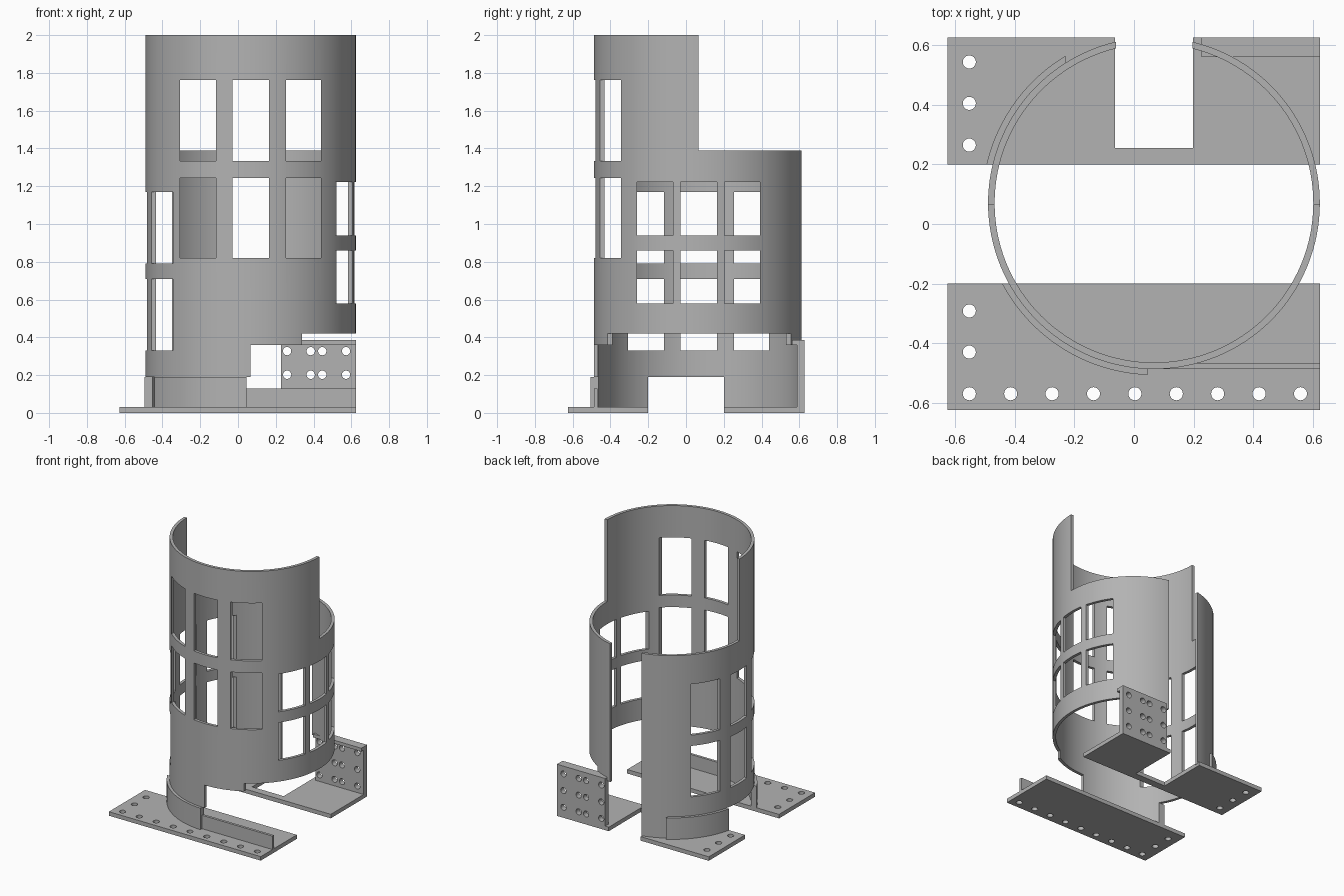
import bpy, bmesh, math
from mathutils import Matrix

if "Cube" in bpy.data.objects:
    bpy.data.objects.remove(bpy.data.objects["Cube"], do_unlink=True)

grey = bpy.data.materials.new("matt_grey")
grey.use_nodes = True
grey.diffuse_color = (0.45, 0.45, 0.45, 1)
grey.node_tree.nodes["Principled BSDF"].inputs["Base Color"].default_value = (0.45, 0.45, 0.45, 1)

CX, CY = 0.067, 0.07          # drum axis
FAR = 0.8                     # beyond every wall


def finish(name, bm):
    bmesh.ops.recalc_face_normals(bm, faces=bm.faces)
    mesh = bpy.data.meshes.new(name)
    bm.to_mesh(mesh)
    bm.free()
    mesh.materials.append(grey)
    obj = bpy.data.objects.new(name, mesh)
    bpy.context.collection.objects.link(obj)
    return obj


def box(name, x, y, z):
    bm = bmesh.new()
    bmesh.ops.create_cube(bm, size=1)
    for v in bm.verts:
        for i, (lo, hi) in enumerate((x, y, z)):
            v.co[i] = lo if v.co[i] < 0 else hi
    return finish(name, bm)


def ring(name, inner, outer, z0, z1, sides=128):
    bm = bmesh.new()
    loops = []
    for r, z in ((inner, z0), (outer, z0), (outer, z1), (inner, z1)):
        loops.append([bm.verts.new((CX + r * math.cos(2 * math.pi * i / sides),
                                    CY + r * math.sin(2 * math.pi * i / sides), z))
                      for i in range(sides)])
    for a, b in zip(loops, loops[1:] + loops[:1]):
        for i in range(sides):
            j = (i + 1) % sides
            bm.faces.new((a[i], a[j], b[j], b[i]))
    return finish(name, bm)


def subtract(obj, cutter):
    mod = obj.modifiers.new("cut", "BOOLEAN")
    mod.operation = "DIFFERENCE"
    mod.solver = "EXACT"
    mod.object = cutter
    bpy.context.view_layer.objects.active = obj
    bpy.ops.object.modifier_apply(modifier=mod.name)
    bpy.data.objects.remove(cutter, do_unlink=True)


def cut(obj, x, y, z):
    subtract(obj, box("cutter", x, y, z))


def drill(obj, centre, axis, radius=0.022):
    bm = bmesh.new()
    bmesh.ops.create_cone(bm, cap_ends=True, segments=24, radius1=radius,
                          radius2=radius, depth=0.2)
    turn = Matrix.Rotation(math.pi / 2, 4, "X") if axis == "Y" else Matrix()
    bm.transform(Matrix.Translation(centre) @ turn)
    subtract(obj, finish("cutter", bm))


def smooth(obj):
    bpy.ops.object.select_all(action="DESELECT")
    obj.select_set(True)
    bpy.context.view_layer.objects.active = obj
    bpy.ops.object.shade_smooth_by_angle(angle=math.radians(30))


# Drum wall: tall front half, lower back half, slot at the back, stepped bottom
drum = ring("drum_wall", 0.535, 0.557, 0.02, 2.0)
cut(drum, (-FAR, FAR), (0.067, FAR), (1.39, 2.2))
cut(drum, (-0.06, 0.197), (0.3, FAR), (-0.1, 2.2))
cut(drum, (0.34, FAR), (-FAR, FAR), (-0.1, 0.42))
cut(drum, (0.065, FAR), (-FAR, FAR), (-0.1, 0.36))
cut(drum, (0.045, FAR), (-FAR, FAR), (-0.1, 0.19))
cut(drum, (-FAR, 0), (-0.2, 0.2), (-0.1, 0.19))

# Windows: three columns by two rows on the front and on both sides
wide_columns = ((-0.307, -0.117), (-0.028, 0.165), (0.255, 0.44))
near_columns = ((-0.26, -0.07), (-0.028, 0.165), (0.205, 0.393))
for span in wide_columns:
    for z in ((0.82, 1.243), (1.333, 1.763)):
        cut(drum, span, (-FAR, -0.2), z)
    for z in ((0.33, 0.71), (0.79, 1.17)):
        cut(drum, (-FAR, -0.2), span, z)
for span in near_columns:
    for z in ((0.578, 0.86), (0.94, 1.222)):
        cut(drum, (0.3, FAR), span, z)
smooth(drum)

# Low collar hugging the outside of the drum, in two arcs
collar = ring("base_collar", 0.553, 0.577, 0.02, 0.19)
cut(collar, (0.045, FAR), (-FAR, FAR), (-0.1, 0.3))
cut(collar, (-0.23, FAR), (0, FAR), (-0.1, 0.3))
cut(collar, (-FAR, 0), (-0.2, 0.2), (-0.1, 0.3))
smooth(collar)

# Base plates with screw holes
front_plate = box("front_plate", (-0.627, 0.625), (-0.625, -0.2), (0, 0.03))
for i in range(9):
    drill(front_plate, (-0.553 + 0.139 * i, -0.57, 0), "Z")
for y in (-0.43, -0.292):
    drill(front_plate, (-0.553, y, 0), "Z")
back_plate = box("back_plate", (-0.627, 0.625), (0.2, 0.627), (0, 0.03))
cut(back_plate, (-0.063, 0.198), (0.255, FAR), (-0.1, 0.1))
for y in (0.265, 0.405, 0.544):
    drill(back_plate, (-0.553, y, 0), "Z")

# Straight curb running on from the collar
box("front_curb", (0.04, 0.625), (-0.487, -0.468), (0.02, 0.13))

# Upright drilled bracket at the back with a lip on top
bracket = box("bracket_wall", (0.227, 0.625), (0.587, 0.627), (0.02, 0.385))
for x in (0.26, 0.385, 0.446, 0.572):
    for z in (0.078, 0.202, 0.327):
        drill(bracket, (x, 0.6, z), "Y")
box("bracket_lip", (0.227, 0.625), (0.56, 0.59), (0.36, 0.385))

for part in (front_plate, back_plate, bracket):
    smooth(part)
